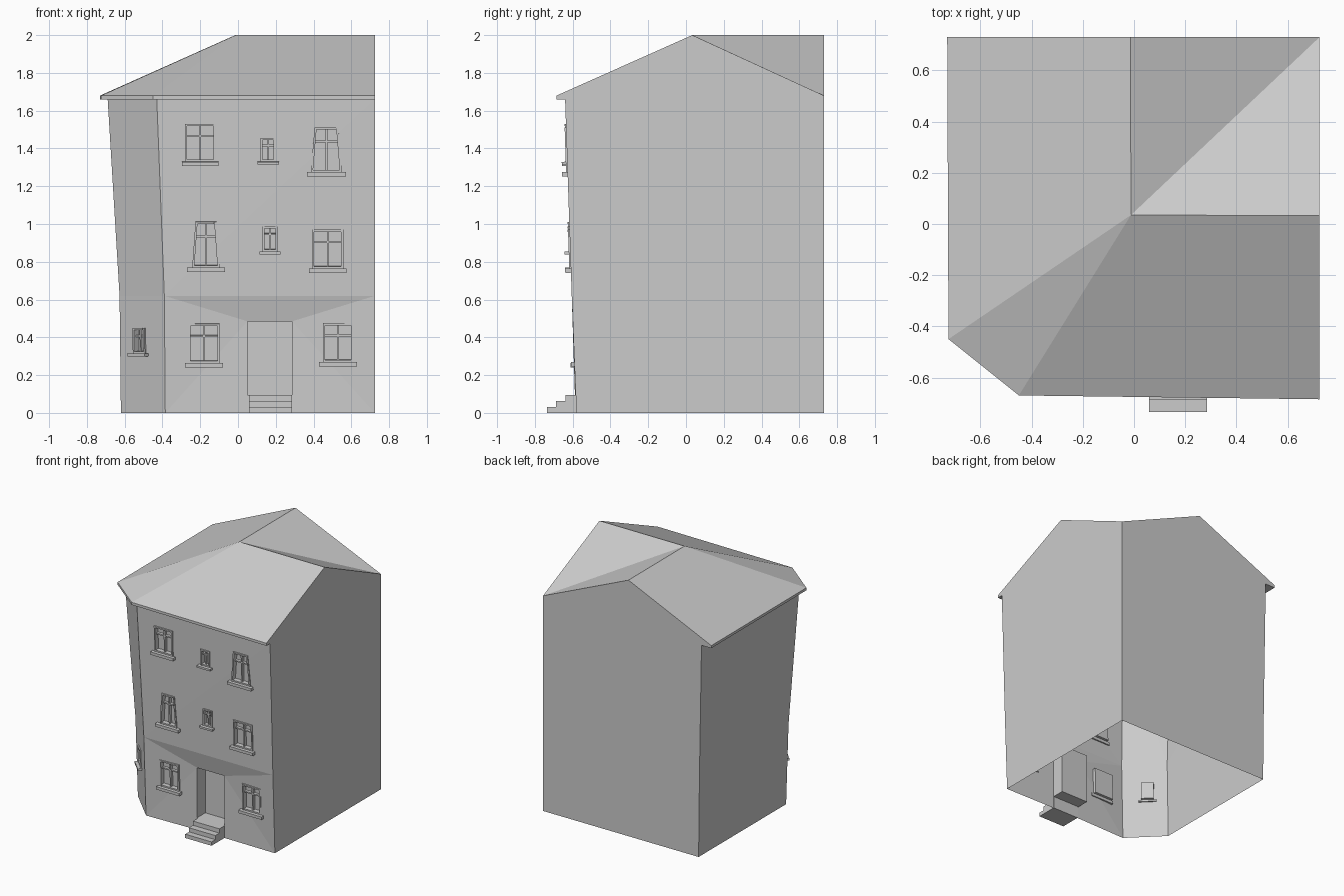
import bpy, bmesh
from mathutils import Vector, Matrix
from mathutils.bvhtree import BVHTree

if "Cube" in bpy.data.objects:
    bpy.data.objects.remove(bpy.data.objects["Cube"])


def make_object(name, bm):
    bmesh.ops.remove_doubles(bm, verts=bm.verts, dist=1e-5)
    bmesh.ops.recalc_face_normals(bm, faces=bm.faces)
    me = bpy.data.meshes.new(name)
    bm.to_mesh(me)
    ob = bpy.data.objects.new(name, me)
    bpy.context.collection.objects.link(ob)
    return ob


def face(bm, *pts):
    return bm.faces.new([bm.verts.new(p) for p in pts])


def prism(bm, outline, d0, d1, m=Matrix()):
    """Extrude an outline in local x/z from depth d0 to d1 along local y."""
    a = [bm.verts.new(m @ Vector((x, d0, z))) for x, z in outline]
    b = [bm.verts.new(m @ Vector((x, d1, z))) for x, z in outline]
    n = len(a)
    bm.faces.new(a)
    bm.faces.new(b[::-1])
    for i in range(n):
        j = (i + 1) % n
        bm.faces.new((a[i], b[i], b[j], a[j]))


# Leaning house walls: footprint rings at ground, first bend and eaves
rings = [
    [(-.62, -.35, 0), (-.385, -.585, 0), (.725, -.58, 0), (.725, .73, 0), (-.62, .73, 0)],
    [(-.627, -.37, .62), (-.39, -.605, .62), (.725, -.605, .62), (.725, .73, .62), (-.627, .73, .62)],
    [(-.69, -.41, 1.66), (-.43, -.635, 1.66), (.725, -.64, 1.66), (.725, .73, 1.66), (-.645, .73, 1.66)],
]
DX0, DX1, DY, DTOP = .05, .287, -.575, .485
dbl, dbr, dtl, dtr = [(x, DY, z) for z in (0, DTOP) for x in (DX0, DX1)]

bm = bmesh.new()
for k in range(2):
    lo, hi = rings[k], rings[k + 1]
    for i in range(5):
        j = (i + 1) % 5
        if k == 0 and i == 1:  # ground-floor front bends in towards the door
            face(bm, lo[1], dbl, dtl, hi[1])
            face(bm, dtl, dtr, hi[2], hi[1])
            face(bm, dtr, dbr, lo[2], hi[2])
            face(bm, dbl, dbr, dtr, dtl)
        else:
            face(bm, lo[i], lo[j], hi[j], hi[i])
face(bm, *rings[2])
g = rings[0]
face(bm, g[0], g[1], dbl, dbr, *g[2:])
bmesh.ops.remove_doubles(bm, verts=bm.verts, dist=1e-5)
bmesh.ops.triangulate(bm, faces=bm.faces)
tree = BVHTree.FromBMesh(bm)
walls = make_object("walls", bm)
bm.free()

# Windows: centre x, bottom z, top z, bottom width, top width, sill width
FRONT = Vector((0, 1, 0))
CORNER = Vector((.7, .7, 0)).normalized()
windows = [
    ("top_left", -.20, 1.33, 1.53, .16, .16, .195, FRONT),
    ("top_middle", .16, 1.33, 1.455, .08, .08, .115, FRONT),
    ("top_right", .468, 1.275, 1.512, .165, .125, .205, FRONT),
    ("middle_left", -.17, .77, 1.012, .145, .11, .20, FRONT),
    ("middle_middle", .17, .855, .988, .08, .08, .11, FRONT),
    ("middle_right", .475, .765, .97, .165, .165, .20, FRONT),
    ("ground_left", -.18, .265, .472, .165, .165, .20, FRONT),
    ("ground_right", .53, .27, .475, .16, .16, .20, FRONT),
    ("corner", -.515, .315, .45, .09, .09, .13, CORNER),
]
cut = bmesh.new()
for tag, cx, z0, z1, w0, w1, ws, d in windows:
    # fit a local frame to the tilted wall surface
    cy = -.5 if d is FRONT else -.46
    p0 = tree.ray_cast(Vector((cx, cy, z0)) - d, d)[0]
    p1 = tree.ray_cast(Vector((cx, cy, z1)) - d, d)[0]
    up = (p1 - p0).normalized()
    side = d.cross(Vector((0, 0, 1)))
    inward = up.cross(side)
    m = Matrix((side, inward, up)).transposed().to_4x4()
    m.translation = p0
    h = (p1 - p0).length
    a, b, t = w0 / 2, w1 / 2, .011
    prism(cut, [(-a, 0), (a, 0), (b, h), (-b, h)], -.04, .03, m)
    fr = bmesh.new()
    for s in (-1, 1):  # jambs
        prism(fr, [(s * a, 0), (s * (a - t), 0), (s * (b - t), h), (s * b, h)], -.008, .029, m)
    prism(fr, [(t - b, h - t), (b - t, h - t), (b - t, h), (t - b, h)], -.01, .029, m)
    prism(fr, [(t - a, 0), (a - t, 0), (a - t, t), (t - a, t)], -.006, .029, m)
    # mullion and crossbar
    prism(fr, [(-.005, t), (.005, t), (.005, h - t), (-.005, h - t)], .006, .029, m)
    k = .68
    c = a + (b - a) * k - t
    prism(fr, [(-c, k * h - .005), (c, k * h - .005), (c, k * h + .005), (-c, k * h + .005)], .008, .029, m)
    make_object("window_frame_" + tag, fr)
    fr.free()
    sl = bmesh.new()
    sh = .015 if ws < .15 else .023
    prism(sl, [(-ws / 2, -sh), (ws / 2, -sh), (ws / 2, 0), (-ws / 2, 0)], -.03, .01, m)
    make_object("window_sill_" + tag, sl)
    sl.free()

# Door recess
prism(cut, [(DX0, .095), (DX1, .095), (DX1, DTOP), (DX0, DTOP)], -.7, -.475)
cutter = make_object("opening_cutter", cut)
cut.free()
cutter.hide_render = True
mod = walls.modifiers.new("openings", 'BOOLEAN')
mod.operation = 'DIFFERENCE'
mod.solver = 'EXACT'
mod.object = cutter
bpy.context.view_layer.objects.active = walls
bpy.ops.object.modifier_apply(modifier=mod.name)
bpy.data.objects.remove(cutter)

# Open the shell at the ground and under the roof
bm = bmesh.new()
bm.from_mesh(walls.data)
caps = [f for f in bm.faces if all(v.co.z < .001 for v in f.verts)
        or all(v.co.z > 1.659 for v in f.verts)]
bmesh.ops.delete(bm, geom=caps, context='FACES')
bm.to_mesh(walls.data)
bm.free()

# Entrance steps
bm = bmesh.new()
rot = Matrix(((0, 1, 0, 0), (1, 0, 0, 0), (0, 0, 1, 0), (0, 0, 0, 1)))
prism(bm, [(-.735, 0), (-.735, .03), (-.688, .03), (-.688, .062), (-.638, .062),
           (-.638, .095), (-.572, .095), (-.572, 0)], .058, .286, rot)
make_object("entrance_steps", bm)
bm.free()

# Roof: two gabled wings meeting at a hipped corner, with fascia and soffit
ZE, ZB, ZR = 1.68, 1.66, 2.0
eave = [(-.73, .73), (-.725, -.45), (-.45, -.67), (.725, -.685)]
top = [(x, y, ZE) for x, y in eave]
low = [(x, y, ZB) for x, y in eave]
mid, east, north = (-.012, .035, ZR), (.725, .033, ZR), (-.014, .73, ZR)
back = (.725, .73, ZE)
back_low = (.725, .73, ZB)
bm = bmesh.new()
face(bm, top[0], top[1], mid, north)
face(bm, top[1], top[2], mid)
face(bm, top[2], top[3], east, mid)
face(bm, mid, east, back)
face(bm, mid, back, north)
face(bm, low[3], back_low, back, east, top[3])
face(bm, back_low, low[0], top[0], north, back)
r = rings[2]
wall_top = [r[4], r[0], r[1], r[2]]
for i in range(3):
    face(bm, low[i], low[i + 1], top[i + 1], top[i])
    face(bm, low[i], wall_top[i], wall_top[i + 1], low[i + 1])
make_object("roof", bm)
bm.free()
